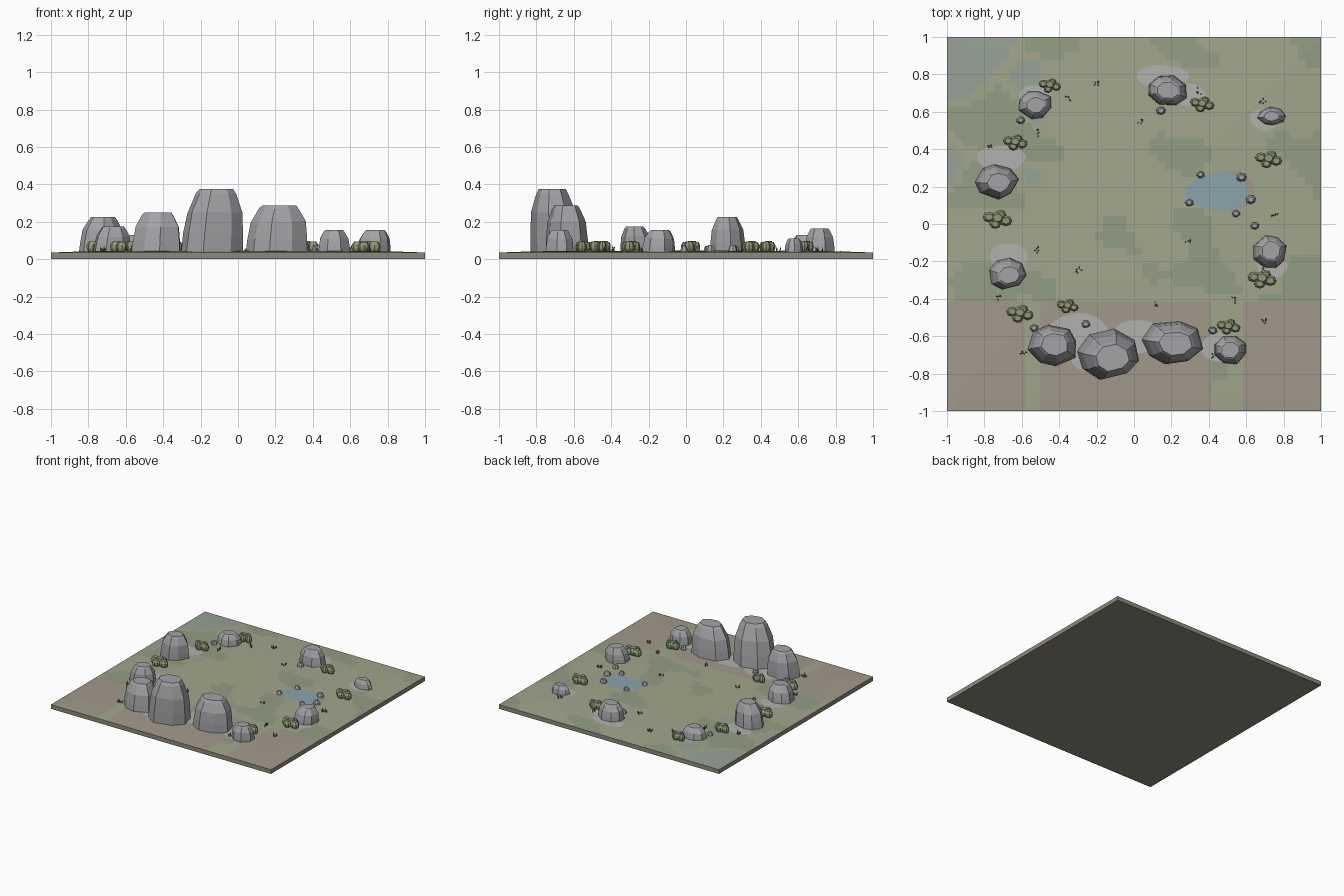
import bpy, bmesh, math, random
from mathutils import Vector, noise

if "Cube" in bpy.data.objects:
    bpy.data.objects.remove(bpy.data.objects["Cube"])

random.seed(7)


def mat(name, r, g, b):
    m = bpy.data.materials.new(name)
    m.diffuse_color = (r, g, b, 1)
    m.use_nodes = True
    m.node_tree.nodes["Principled BSDF"].inputs["Base Color"].default_value = m.diffuse_color
    return m


ROCK = mat("stone", .37, .37, .39)
BUSH = mat("leaf", .28, .32, .18)
TUFT = mat("dry_grass", .15, .14, .06)
POND = mat("water", .26, .37, .42)
GRAVEL = mat("gravel", .44, .44, .43)
SAGE = mat("sage", .36, .38, .26)
MOSS = mat("moss", .29, .34, .23)
TAN = mat("tan", .36, .32, .26)
MIST = mat("blue_green", .31, .36, .31)
SIDE = mat("soil", .27, .26, .20)


def height(x, y):
    return .035 + .010 * (1 - max(abs(x), abs(y)) ** 5)


def finish(bm, name, mats):
    bmesh.ops.recalc_face_normals(bm, faces=bm.faces)
    me = bpy.data.meshes.new(name)
    bm.to_mesh(me)
    bm.free()
    for m in mats:
        me.materials.append(m)
    ob = bpy.data.objects.new(name, me)
    bpy.context.collection.objects.link(ob)
    return ob


def skin(bm, rings):
    # bridge a stack of equal rings and cap both ends
    vs = [[bm.verts.new(p) for p in r] for r in rings]
    n = len(vs[0])
    for a, b in zip(vs, vs[1:]):
        for i in range(n):
            j = (i + 1) % n
            bm.faces.new((a[i], a[j], b[j], b[i]))
    bm.faces.new(vs[0][::-1])
    bm.faces.new(vs[-1])


def outline(n, jitter):
    # irregular polygon scaled to fill -1..1 on both axes
    t0 = random.uniform(0, 2)
    pts = []
    for i in range(n):
        t = t0 + math.tau * (i + random.uniform(-.15, .15)) / n
        r = 1 + random.uniform(-jitter, jitter)
        pts.append((r * math.cos(t), r * math.sin(t)))
    xs, ys = zip(*pts)
    return [((x - min(xs)) / (max(xs) - min(xs)) * 2 - 1,
             (y - min(ys)) / (max(ys) - min(ys)) * 2 - 1) for x, y in pts]


# ground slab with gently lowered rim and coloured patches
N = 48
bm = bmesh.new()
bmesh.ops.create_grid(bm, x_segments=N, y_segments=N, size=1)
for v in bm.verts:
    v.co.z = height(v.co.x, v.co.y)
for f in bm.faces:
    c = f.calc_center_median()
    k = noise.noise(Vector((c.x * 3 + c.y, c.y * 4, 1.3)))
    f.material_index = 1 if k > .22 else 0
    if c.y < -.4 and not (.4 < c.x < .6 or -.6 < c.x < -.5):
        f.material_index = 2
    elif c.x < -.5 and c.y > .2 and k < .05:
        f.material_index = 3
rim = [e for e in bm.edges if e.is_boundary]
ext = bmesh.ops.extrude_edge_only(bm, edges=rim)["geom"]
for g in ext:
    if isinstance(g, bmesh.types.BMVert):
        g.co.z = 0
    elif isinstance(g, bmesh.types.BMFace):
        g.material_index = 4
low = [bm.verts.new((x, y, 0)) for x, y in ((-1, -1), (-1, 1), (1, 1), (1, -1))]
bm.faces.new(low).material_index = 4
finish(bm, "ground", [SAGE, MOSS, TAN, MIST, SIDE])


# thin draped patches: pond, its shore and gravel beds
def patch(name, x, y, rx, ry, m, lift, n=20):
    bm = bmesh.new()
    vs = []
    for i in range(n):
        t = math.tau * i / n
        k = 1 + .05 * math.sin(3 * t + x * 9)
        px, py = x + rx * k * math.cos(t), y + ry * k * math.sin(t)
        vs.append(bm.verts.new((px, py, height(px, py) + lift)))
    bm.faces.new(vs)
    finish(bm, name, [m])


patch("pond_shore", .475, .175, .185, .105, TAN, .001)
patch("pond", .45, .17, .17, .10, POND, .002)
for x, y, rx, ry in [(.15, .79, .14, .06), (.30, .69, .08, .06), (-.53, .67, .09, .07),
                     (-.71, .35, .13, .07), (-.67, -.18, .10, .08), (-.30, -.58, .17, .10),
                     (.02, -.60, .13, .09), (.45, -.66, .09, .08), (.74, -.23, .08, .06),
                     (.70, .56, .08, .06), (-.18, -.72, .15, .09)]:
    patch("gravel_bed", x, y, rx, ry, GRAVEL, .0012)


# boulders: octagonal, steep sides, chamfered shoulder, flat cap
def rock(name, x, y, rx, ry, top, n=8, lean=(.1, 0), jit=.08):
    pts = outline(n, jit)
    z0 = .03
    levels = [(1, 0), (.97, .3), (.89, .64), (.65, .93), (.54, 1)]
    rings = []
    for s, f in levels:
        ring = []
        for i, (u, v) in enumerate(pts):
            dz = random.uniform(-.03, .03) if 0 < f < 1 else 0
            ring.append((x + rx * (u * s + lean[0] * f), y + ry * (v * s + lean[1] * f),
                         z0 + (top - z0) * (f + dz)))
        rings.append(ring)
    bm = bmesh.new()
    skin(bm, rings)
    finish(bm, name, [ROCK])


for x, y, rx, ry, top, lx, ly in [
        (-.14, -.695, .165, .135, .375, .15, -.15), (.205, -.635, .165, .115, .288, .1, -.05),
        (-.44, -.65, .13, .11, .25, .1, .05), (.515, -.675, .085, .075, .155, 0, 0),
        (.725, -.148, .09, .088, .155, .1, .1), (.735, .577, .077, .05, .11, 0, 0),
        (.18, .715, .103, .08, .165, 0, 0), (-.53, .635, .088, .075, .13, .05, 0),
        (-.733, .225, .118, .095, .225, .1, -.05), (-.675, -.265, .10, .085, .175, .1, -.1)]:
    rock("boulder", x, y, rx, ry, top, lean=(lx, ly))

# pebbles by the pond and boulders
for x, y in [(-.605, .555), (.145, .605), (.355, .265), (.575, .25), (.625, .13), (.545, .055),
             (.295, .115), (.645, -.01), (.42, -.57), (-.257, -.535), (-.535, -.555)]:
    r = random.uniform(.022, .028)
    rock("pebble", x, y, r, r * .85, .045 + r * 1.1, n=7, lean=(0, 0))

# low bushes: clumps of squat faceted lobes
for x, y, w in [(-.45, .74, .062), (-.635, .435, .068), (-.73, .025, .082), (-.61, -.48, .076),
                (-.355, -.44, .06), (.505, -.55, .066), (.685, -.295, .08), (.72, .345, .075),
                (.365, .64, .067)]:
    bm = bmesh.new()
    for u, v, s in [(0, .1, .5), (-.55, .15, .42), (.55, -.1, .42), (-.15, -.3, .38), (.2, .3, .38)]:
        r, h = s * w, .056 * (.72 + .5 * s)
        rings = [[(x + u * w + r * k * math.cos(t), y + v * w + r * .85 * k * math.sin(t),
                   .042 + h * f) for t in (math.tau * i / 8 for i in range(8))]
                 for k, f in ((.75, 0), (1, .3), (1, .65), (.6, 1))]
        skin(bm, rings)
    finish(bm, "bush", [BUSH])

# grass tufts: a few leaning blades
for x, y in [(-.2, .755), (-.35, .67), (-.52, .485), (-.77, .415), (.035, .55), (.345, .71),
             (.685, .655), (.755, .045), (.29, -.083), (-.515, -.135), (-.295, -.25),
             (-.725, -.39), (.107, -.435), (.535, -.405), (.695, -.525), (-.59, -.685),
             (.43, -.7), (.7, -.23)]:
    bm = bmesh.new()
    for i in range(5):
        a = random.uniform(0, math.tau)
        d = random.uniform(.003, .018)
        bx, by, h = x + d * math.cos(a), y + d * math.sin(a), random.uniform(.02, .035)
        base = [bm.verts.new((bx + .005 * math.cos(t), by + .005 * math.sin(t), .042))
                for t in (a, a + 2.09, a + 4.19)]
        tip = bm.verts.new((bx + .008 * math.cos(a), by + .008 * math.sin(a), .042 + h))
        for j in range(3):
            bm.faces.new((base[j], base[(j + 1) % 3], tip))
        bm.faces.new(base[::-1])
    finish(bm, "grass_tuft", [TUFT])
